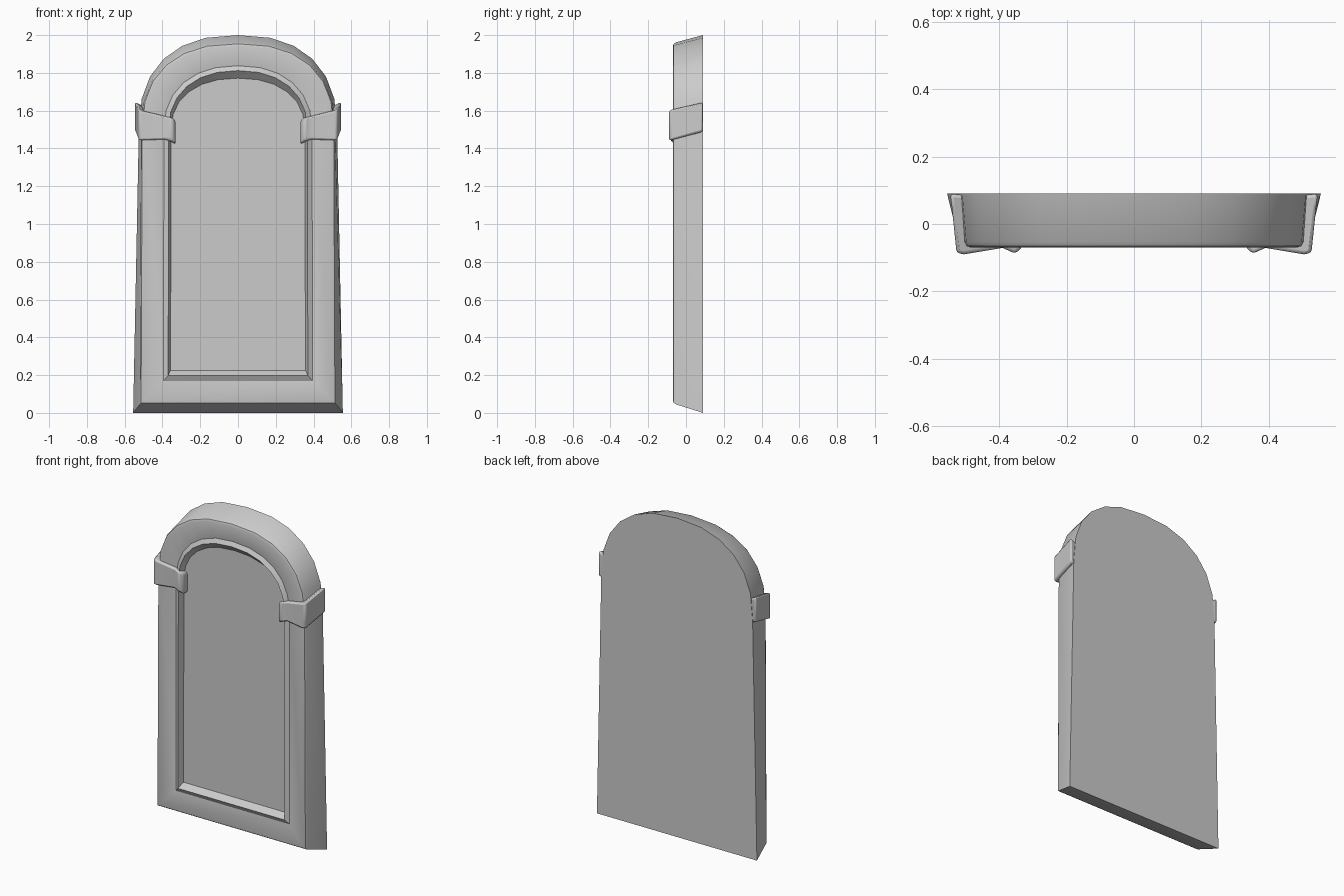
import bpy, bmesh
from math import sin, cos, pi, radians

if "Cube" in bpy.data.objects:
    bpy.data.objects.remove(bpy.data.objects["Cube"])

SPRING = 1.5   # height where the arch begins
SEGS = 12      # sides of the arch


def arch_ring(xb, zb, xs, top, y, n):
    """Arched outline: straight tapered legs and a slightly squared arch."""
    pts = [(-xb, y, zb), (xb, y, zb)]
    for i in range(SEGS + 1):
        a = pi * i / SEGS
        c, s = cos(a), max(sin(a), 0.0)
        x = xs * abs(c) ** (2 / n) * (1 if c > 0 else -1)
        pts.append((x, y, SPRING + (top - SPRING) * s ** (2 / n)))
    return pts


def loft(name, rings, angle):
    """Skin a stack of closed rings and cap both ends."""
    bm = bmesh.new()
    loops = [[bm.verts.new(p) for p in r] for r in rings]
    for a, b in zip(loops, loops[1:]):
        for i in range(len(a)):
            j = (i + 1) % len(a)
            bm.faces.new((a[i], a[j], b[j], b[i]))
    bm.faces.new(loops[0])
    bm.faces.new(loops[-1])
    bmesh.ops.recalc_face_normals(bm, faces=bm.faces)
    me = bpy.data.meshes.new(name)
    bm.to_mesh(me)
    bm.free()
    ob = bpy.data.objects.new(name, me)
    bpy.context.collection.objects.link(ob)
    bpy.ops.object.select_all(action='DESELECT')
    ob.select_set(True)
    bpy.context.view_layer.objects.active = ob
    bpy.ops.object.shade_smooth_by_angle(angle=radians(angle))
    return ob


# Frame: back edge, rounded front edge, dished face, raised bead, recessed panel
frame_steps = [
    (0.555, 0.000, 0.525, 2.000, 0.090, 2.4),
    (0.520, 0.045, 0.513, 1.962, -0.053, 2.4),
    (0.513, 0.053, 0.507, 1.954, -0.065, 2.4),
    (0.499, 0.067, 0.493, 1.940, -0.070, 2.4),
    (0.395, 0.170, 0.392, 1.838, -0.052, 2.25),
    (0.370, 0.197, 0.367, 1.812, -0.067, 2.25),
    (0.357, 0.225, 0.354, 1.772, -0.030, 2.25),
]
loft("arched_frame", [arch_ring(*s) for s in frame_steps], 32)

# Clasps: band wrapped over each leg (x, y, bottom z, top z), sloping up to the back
band = [
    (0.546, 0.090, 1.490, 1.648),
    (0.541, 0.050, 1.480, 1.638),
    (0.527, -0.086, 1.442, 1.604),
    (0.505, -0.090, 1.442, 1.600),
    (0.390, -0.071, 1.447, 1.572),
    (0.353, -0.088, 1.447, 1.566),
    (0.332, -0.070, 1.422, 1.555),
    (0.330, -0.010, 1.422, 1.540),
    (0.450, 0.080, 1.480, 1.600),
]
clasp = loft("leg_clasps", [[(x, y, b) for x, y, b, t in band],
                            [(x, y, t) for x, y, b, t in band]], 35)
bev = clasp.modifiers.new("soft_edges", 'BEVEL')
bev.width = 0.01
bev.segments = 2
bev.limit_method = 'ANGLE'
bev.angle_limit = radians(35)
mir = clasp.modifiers.new("both_sides", 'MIRROR')
mir.use_axis[0] = True
